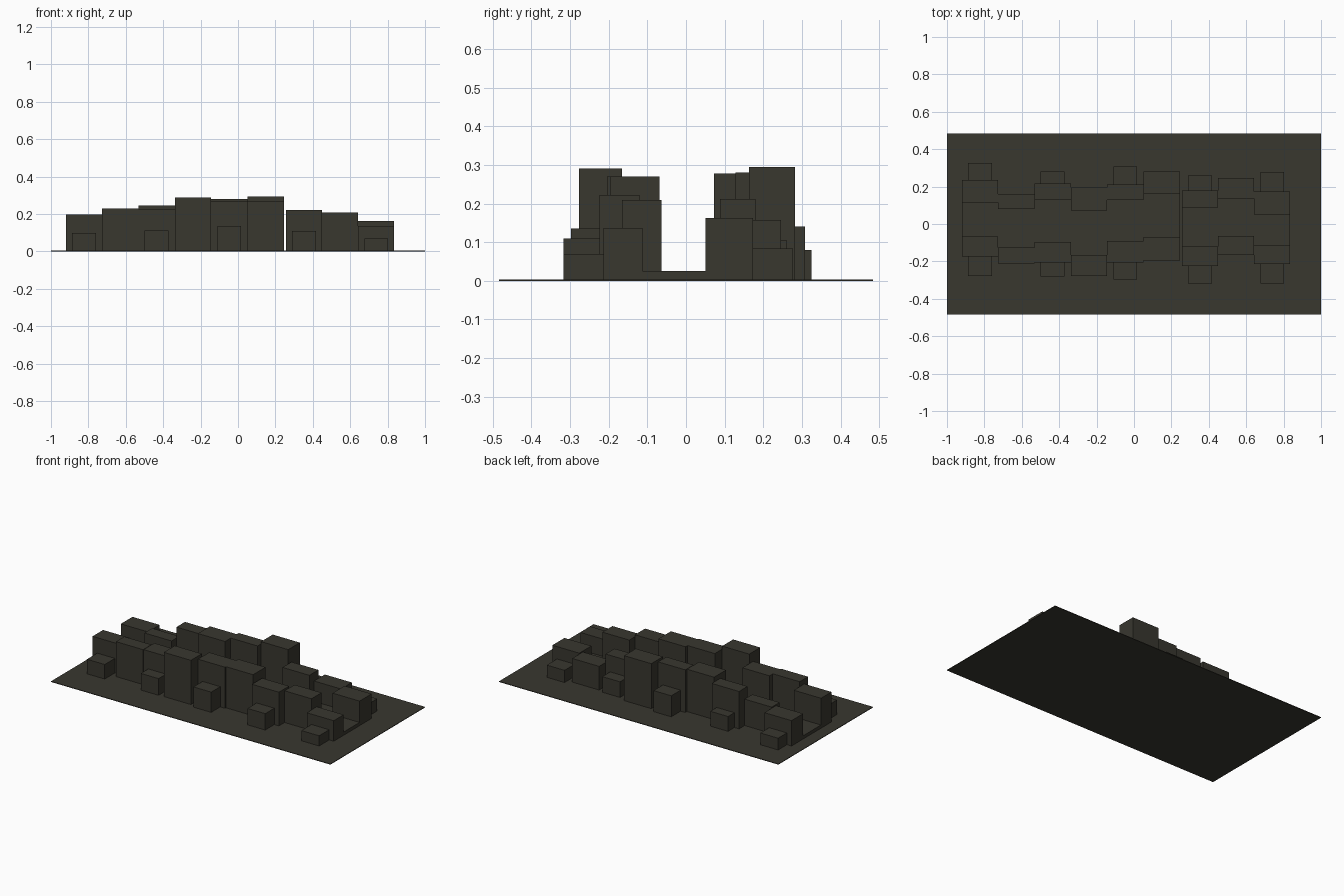
import bpy

stone = bpy.data.materials.new("dark olive grey")
stone.diffuse_color = (0.040, 0.038, 0.028, 1)


def box(name, x0, x1, y0, y1, z1):
    """Axis-aligned block standing on the ground."""
    bpy.ops.mesh.primitive_cube_add(
        size=1, location=((x0 + x1) / 2, (y0 + y1) / 2, z1 / 2))
    ob = bpy.context.object
    ob.name = name
    ob.scale = (x1 - x0, y1 - y0, z1)
    bpy.ops.object.transform_apply(location=False, rotation=False, scale=True)
    ob.data.materials.append(stone)


# ground sheet
box("ground_plate", -1, 1, -0.484, 0.484, 0.004)

# column edges: six houses in the left block, a narrow alley, three in the right
W = 0.1942
starts = [-0.92 + W * i for i in range(6)] + [0.257 + 0.1927 * i for i in range(3)]

# per house: inner distance, outer distance, height, annex (outer, height)
front = [
    (0.066, 0.173, 0.198, (0.277, 0.098)),
    (0.126, 0.211, 0.230, None),
    (0.095, 0.205, 0.228, (0.281, 0.112)),
    (0.165, 0.277, 0.290, None),
    (0.090, 0.205, 0.270, (0.298, 0.135)),
    (0.069, 0.196, 0.270, None),
    (0.120, 0.224, 0.222, (0.317, 0.110)),
    (0.063, 0.166, 0.209, None),
    (0.112, 0.214, 0.137, (0.317, 0.070)),
]
back = [
    (0.116, 0.235, 0.168, (0.325, 0.080)),
    (0.080, 0.160, 0.175, None),
    (0.130, 0.217, 0.246, (0.282, 0.100)),
    (0.073, 0.195, 0.278, None),
    (0.128, 0.212, 0.280, (0.308, 0.140)),
    (0.163, 0.282, 0.295, None),
    (0.088, 0.180, 0.212, (0.260, 0.105)),
    (0.136, 0.246, 0.157, None),
    (0.050, 0.173, 0.163, (0.277, 0.083)),
]

for i, x0 in enumerate(starts):
    x1 = x0 + (W if i < 6 else 0.1927)
    # low courtyard between the two rows
    box(f"courtyard_{i}", x0, x1, -front[i][0], back[i][0], 0.025)
    for side, row, s in (("front", front, -1), ("back", back, 1)):
        inner, outer, height, annex = row[i]
        box(f"{side}_house_{i}", x0, x1, *sorted((s * inner, s * outer)), height)
        # small annex against the outer wall
        if annex:
            box(f"{side}_annex_{i}", x0 + 0.033, x0 + 0.160,
                *sorted((s * outer, s * annex[0])), annex[1])
